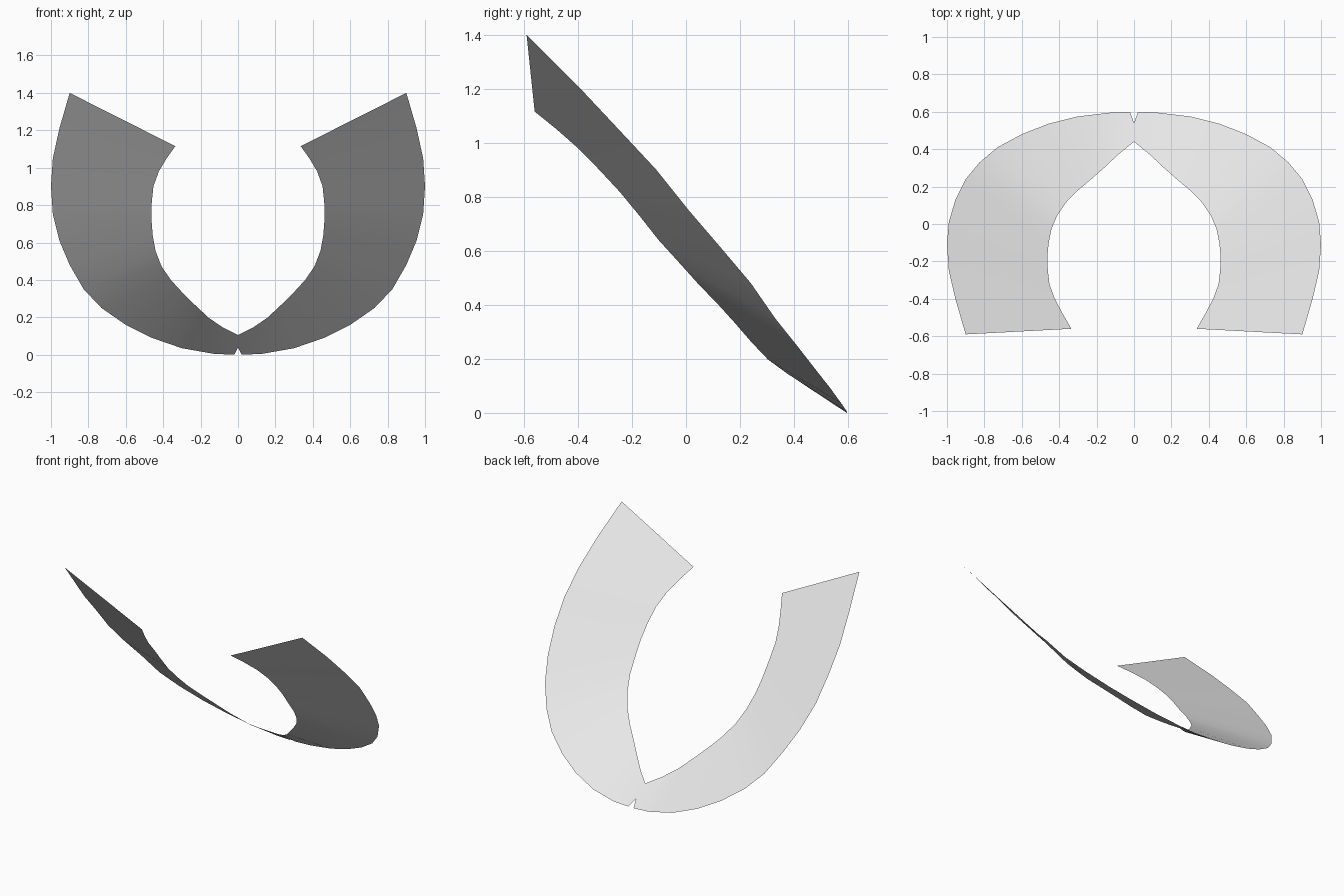
import bpy
import bmesh
from mathutils import Vector

# Remove the default object
default = bpy.data.objects.get("Cube")
if default:
    bpy.data.objects.remove(default, do_unlink=True)


def make_material(name, colour):
    mat = bpy.data.materials.new(name)
    mat.use_nodes = True
    mat.diffuse_color = colour
    mat.node_tree.nodes["Principled BSDF"].inputs["Base Color"].default_value = colour
    return mat


def resample(points, count):
    """Spread count points evenly along a polyline."""
    pts = [Vector(p) for p in points]
    lengths = [(b - a).length for a, b in zip(pts, pts[1:])]
    total = sum(lengths)
    result = []
    for i in range(count):
        distance = total * i / (count - 1)
        seg = 0
        while seg < len(lengths) - 1 and distance > lengths[seg]:
            distance -= lengths[seg]
            seg += 1
        result.append(pts[seg].lerp(pts[seg + 1], min(distance / lengths[seg], 1)))
    return result


# Outer edge of the left half, from the notch at the back to the front tip
outer_edge = [
    (0, .54, .04), (.02, .595, 0), (.13, .595, .005), (.3, .575, .035),
    (.46, .535, .09), (.6, .48, .16), (.73, .41, .25), (.825, .33, .35),
    (.9, .24, .48), (.955, .13, .61), (.99, .01, .75), (1, -.11, .9),
    (.99, -.25, 1.05), (.955, -.4, 1.21), (.9, -.59, 1.4),
]

# Neckline of the left half, from the back to the front tip
neck_edge = [
    (0, .44, .105), (.08, .375, .145), (.16, .3, .2), (.245, .225, .28),
    (.335, .15, .37), (.4, .07, .45), (.44, -.02, .55), (.46, -.12, .66),
    (.465, -.21, .78), (.45, -.34, .92), (.41, -.43, 1.01), (.335, -.56, 1.115),
]

# Collar half: a strip of quads joining the neckline to the outer edge
bm = bmesh.new()
outer = [bm.verts.new(p) for p in outer_edge]
inner = [bm.verts.new(p) for p in resample(neck_edge, len(outer))]
for i in range(len(outer) - 1):
    bm.faces.new((inner[i], inner[i + 1], outer[i + 1], outer[i]))
mesh = bpy.data.meshes.new("collar")
bm.to_mesh(mesh)
bm.free()
mesh.materials.append(make_material("light grey cloth", (.8, .8, .8, 1)))

collar = bpy.data.objects.new("collar", mesh)
bpy.context.collection.objects.link(collar)

# Mirror to the right half, joined along the centre seam
mirror = collar.modifiers.new("mirror", "MIRROR")
mirror.use_axis[0] = True
mirror.use_clip = True

for poly in mesh.polygons:
    poly.use_smooth = True
